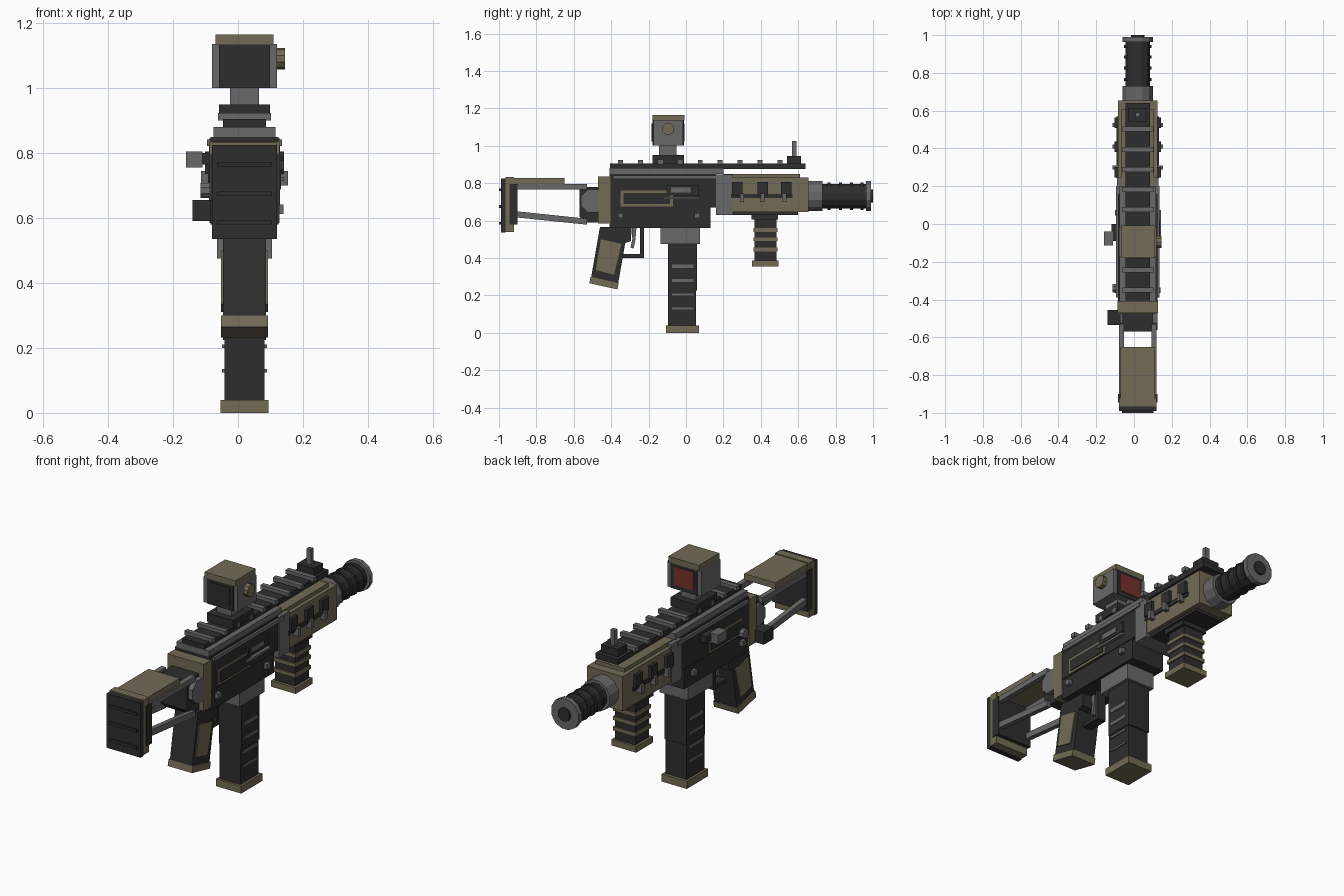
import bpy, bmesh, math
from mathutils import Matrix, Vector

cube = bpy.data.objects.get("Cube")
if cube:
    bpy.data.objects.remove(cube)

CX = 0.02  # centre plane of the body


def material(name, r, g, b):
    m = bpy.data.materials.new(name)
    m.use_nodes = True
    m.diffuse_color = (r, g, b, 1)
    bsdf = next(n for n in m.node_tree.nodes if n.type == 'BSDF_PRINCIPLED')
    bsdf.inputs["Base Color"].default_value = (r, g, b, 1)
    return m


DARK = material("charcoal", .027, .027, .027)
GRAY = material("steel gray", .135, .14, .135)
TAN = material("dull tan", .175, .147, .093)
RED = material("red lens", .18, .03, .022)


def finish(bm, name, mat):
    bmesh.ops.recalc_face_normals(bm, faces=bm.faces)
    me = bpy.data.meshes.new(name)
    bm.to_mesh(me)
    bm.free()
    me.materials.append(mat)
    ob = bpy.data.objects.new(name, me)
    bpy.context.collection.objects.link(ob)
    return ob


def box(name, mat, x, y, z):
    """Box from (min, max) ranges; a single x is a half width about the body."""
    if not isinstance(x, tuple):
        x = (CX - x, CX + x)
    bm = bmesh.new()
    bmesh.ops.create_cube(bm, size=1)
    for v in bm.verts:
        v.co = Vector([(r[0] + r[1]) / 2 + c * (r[1] - r[0])
                       for c, r in zip(v.co, (x, y, z))])
    return finish(bm, name, mat)


def sides(name, mat, inner, outer, y, z):
    """The same box on both sides of the body."""
    for tag, s in (("left", 1), ("right", -1)):
        a, b = CX + s * inner, CX + s * outer
        box(f"{tag}_{name}", mat, (min(a, b), max(a, b)), y, z)


def prism(name, mat, x, profile):
    """Side profile of (y, z) points extruded along x."""
    if not isinstance(x, tuple):
        x = (CX - x, CX + x)
    bm = bmesh.new()
    face = bm.faces.new([bm.verts.new((x[0], *p)) for p in profile])
    out = bmesh.ops.extrude_face_region(bm, geom=[face])["geom"]
    bmesh.ops.translate(bm, vec=(x[1] - x[0], 0, 0),
                        verts=[e for e in out if isinstance(e, bmesh.types.BMVert)])
    return finish(bm, name, mat)


def cyl(name, mat, axis, centre, span, radius, n=12):
    """Cylinder along X or Y; centre gives the other two coordinates."""
    bm = bmesh.new()
    bmesh.ops.create_cone(bm, cap_ends=True, segments=n, radius1=radius,
                          radius2=radius, depth=span[1] - span[0])
    mid = (span[0] + span[1]) / 2
    spin = Matrix.Rotation(math.pi / n, 4, 'Z')
    if axis == 'X':
        turn, pos = Matrix.Rotation(math.pi / 2, 4, 'Y'), (mid, *centre)
    else:
        turn, pos = Matrix.Rotation(-math.pi / 2, 4, 'X'), (centre[0], mid, centre[1])
    bm.transform(Matrix.Translation(pos) @ turn @ spin)
    return finish(bm, name, mat)


# Stock
box("butt_pad", DARK, .1, (-.99, -.965), (.535, .825))
for z in (.585, .675, .765):
    box("butt_pad_rib", DARK, .083, (-1, -.985), (z - .007, z + .007))
box("butt_plate", TAN, .1, (-.965, -.92), (.54, .832))
box("butt_frame", DARK, .104, (-.945, -.9), (.58, .795))
box("cheek_rest", TAN, .092, (-.935, -.65), (.795, .827))
sides("upper_strut", GRAY, .073, .1, (-.91, -.53), (.765, .795))
for s in (1, -1):
    x = CX + s * .087
    prism("lower_strut", GRAY, (x - .013, x + .013),
          [(-.91, .617), (-.53, .578), (-.53, .61), (-.91, .65)])

# Folding hinge
prism("hinge_block", DARK, .08,
      [(-.57, .62), (-.54, .59), (-.42, .59), (-.42, .78), (-.57, .78)])
cyl("hinge_barrel", GRAY, 'X', (-.5, .705), (-.075, .125), .066, 8)
box("hinge_button", DARK, (-.14, -.07), (-.535, -.455), (.59, .655))
box("rear_cap", TAN, .107, (-.47, -.405), (.585, .835))

# Receiver
box("lower_receiver", DARK, .1, (-.41, .13), (.56, .69))
box("upper_receiver", DARK, .104, (-.41, .16), (.67, .85))
box("receiver_top", GRAY, .096, (-.41, .2), (.85, .88))
sides("receiver_side_rail", GRAY, .1, .115, (-.39, .2), (.822, .842))
box("front_trunnion", GRAY, .109, (.16, .25), (.63, .845))
sides("tan_panel", TAN, .1, .108, (-.35, -.07), (.675, .76))
sides("panel_inset", DARK, .1, .112, (-.335, -.085), (.688, .747))
for y in (-.35, .06):
    sides("pin", GRAY, .09, .12, (y - .014, y + .014), (.613, .641))
box("ejection_frame", DARK, (.115, .134), (-.105, .07), (.735, .79))
box("ejection_cover", GRAY, (.115, .138), (-.08, .025), (.75, .777))
box("ejection_ledge", GRAY, (.115, .142), (-.12, .075), (.714, .726))
cyl("selector", GRAY, 'X', (-.34, .685), (-.115, -.07), .025, 8)
box("charging_stem", DARK, (-.12, -.07), (-.09, .0), (.765, .8))
box("charging_handle", GRAY, (-.16, -.11), (-.115, -.04), (.755, .805))

# Top rail
box("top_rail", DARK, .066, (-.405, .64), (.875, .905))
for i in range(9):
    y = -.35 + i * .1065
    box("rail_tooth", GRAY, .082, (y - .013, y + .013), (.9, .923))

# Handguard
box("handguard", TAN, .105, (.25, .655), (.645, .83))
box("handguard_top", TAN, .085, (.2, .61), (.83, .85))
box("handguard_base", DARK, .085, (.25, .6), (.63, .647))
sides("slot_strip", DARK, .1, .112, (.24, .57), (.72, .742))
for y in (.275, .41, .535):
    sides("slot_block", DARK, .1, .122, (y - .028, y + .028), (.735, .805))
for y in (.3, .41, .525):
    sides("slot_nub", GRAY, .1, .134, (y - .011, y + .011), (.7, .745))

# Barrel and muzzle device
cyl("barrel_collar", GRAY, 'Y', (CX, .73), (.65, .73), .083)
cyl("suppressor", DARK, 'Y', (CX, .73), (.72, .97), .068)
for y in (.765, .825, .885, .94):
    cyl("suppressor_ring", DARK, 'Y', (CX, .73), (y - .008, y + .008), .075)
cyl("muzzle_cap", GRAY, 'Y', (CX, .73), (.963, .99), .083)
cyl("muzzle_bore", DARK, 'Y', (CX, .73), (.98, 1), .036)

# Foregrip
box("foregrip_mount", DARK, .075, (.35, .492), (.605, .635))
box("foregrip", DARK, .06, (.367, .483), (.38, .61))
for z in (.445, .5, .55):
    box("foregrip_ring", TAN, .067, (.36, .49), (z - .01, z + .01))
box("foregrip_foot", TAN, .073, (.352, .495), (.355, .387))

# Magazine
box("magazine_well", GRAY, .084, (-.135, .075), (.475, .57))
box("magazine_upper", DARK, .066, (-.095, .06), (.225, .48))
box("magazine_lower", DARK, .062, (-.095, .054), (.035, .23))
for z, t in ((.355, .01), (.28, .008), (.205, .006), (.13, .005)):
    sides("magazine_rib", GRAY, .055, .07, (-.075, .04), (z - t, z + t))
box("magazine_foot", TAN, .074, (-.107, .07), (0, .04))

# Pistol grip and trigger
prism("pistol_grip", DARK, .066,
      [(-.46, .565), (-.29, .565), (-.295, .49), (-.325, .48), (-.365, .25), (-.51, .28)])
prism("grip_panel", TAN, .072,
      [(-.455, .5), (-.345, .475), (-.385, .31), (-.482, .335)])
prism("grip_foot", TAN, .072,
      [(-.517, .265), (-.367, .232), (-.36, .265), (-.51, .3)])
box("guard_bottom", DARK, .025, (-.345, -.225), (.4, .42))
box("guard_front", DARK, .025, (-.245, -.225), (.4, .565))
prism("trigger", GRAY, .012,
      [(-.29, .565), (-.265, .565), (-.27, .5), (-.28, .45), (-.297, .455), (-.287, .5)])

# Front sight
box("front_sight_base", DARK, .05, (.54, .615), (.9, .945))
box("front_sight_post", GRAY, .013, (.567, .59), (.94, 1.025))

# Optic
box("optic_mount", DARK, .078, (-.18, -.01), (.905, .95))
box("optic_neck", GRAY, .044, (-.145, -.05), (.945, 1.005))
box("optic_body", GRAY, .1, (-.175, -.015), (1.0, 1.136))
box("optic_hood", TAN, .09, (-.18, -.008), (1.134, 1.165))
box("optic_rear_frame", DARK, .078, (-.18, -.17), (1.0, 1.134))
box("optic_rear_glass", DARK, .06, (-.184, -.175), (1.022, 1.12))
box("optic_front_frame", DARK, .078, (-.02, -.011), (1.0, 1.134))
box("optic_front_lens", RED, .06, (-.015, -.007), (1.022, 1.12))
cyl("optic_knob", TAN, 'X', (-.095, 1.09), (.11, .145), .033, 10)
